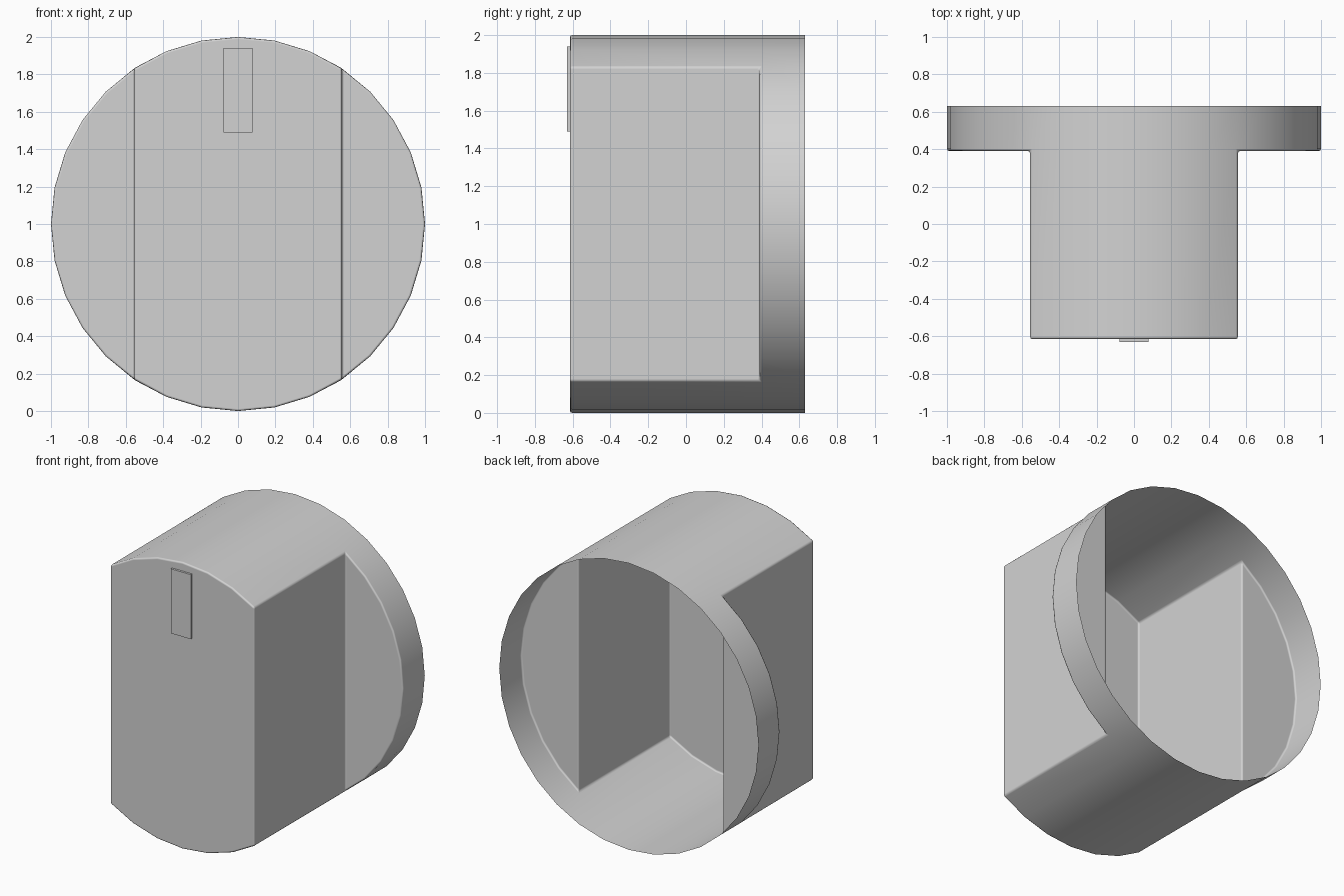
import bpy
import bmesh
from math import sin, cos, pi

if "Cube" in bpy.data.objects:
    bpy.data.objects.remove(bpy.data.objects["Cube"], do_unlink=True)

SIDES = 32
FRONT, STEP, BACK = -0.615, 0.39, 0.63
CORNER = 3  # rim corner where the grip walls meet the round skirt

grey = bpy.data.materials.new("light_grey")
grey.use_nodes = True
colour = (0.65, 0.65, 0.65, 1)
grey.diffuse_color = colour
grey.node_tree.nodes["Principled BSDF"].inputs["Base Color"].default_value = colour


def add_object(name, bm, bevel):
    bmesh.ops.recalc_face_normals(bm, faces=bm.faces)
    mesh = bpy.data.meshes.new(name)
    bm.to_mesh(mesh)
    bm.free()
    mesh.materials.append(grey)
    obj = bpy.data.objects.new(name, mesh)
    bpy.context.collection.objects.link(obj)
    if bevel:
        mesh.shade_smooth()
        mod = obj.modifiers.new("soft_edges", 'BEVEL')
        mod.width = bevel
        mod.segments = 2
        mod.limit_method = 'ANGLE'
        mod.angle_limit = pi / 6
        mod.harden_normals = True
    return obj


# Knob shell: round skirt, raised grip and flat shoulders, open at the back
bm = bmesh.new()


def ring(y):
    angles = [2 * pi * i / SIDES for i in range(SIDES)]
    return [bm.verts.new((sin(a), y, 1 + cos(a))) for a in angles]


front, step, back = ring(FRONT), ring(STEP), ring(BACK)
half = SIDES // 2
top_arc = [i % SIDES for i in range(-CORNER, CORNER + 1)]
bottom_arc = list(range(half - CORNER, half + CORNER + 1))

for i in range(SIDES):
    j = (i + 1) % SIDES
    bm.faces.new((step[i], step[j], back[j], back[i]))

# Curved top and bottom of the grip
for arc in (top_arc, bottom_arc):
    for i, j in zip(arc, arc[1:]):
        bm.faces.new((front[i], front[j], step[j], step[i]))

# Grip face, then the side walls and shoulders
bm.faces.new([front[i] for i in top_arc + bottom_arc])
for a, b in ((CORNER, half - CORNER), (half + CORNER, SIDES - CORNER)):
    bm.faces.new((front[a], front[b], step[b], step[a]))
    bm.faces.new(step[a:b + 1])

bmesh.ops.delete(bm, geom=[v for v in bm.verts if not v.link_faces], context='VERTS')
add_object("knob_shell", bm, 0.012)

# Raised pointer mark on the grip face
bm = bmesh.new()
bmesh.ops.create_cube(bm, size=1)
bmesh.ops.scale(bm, vec=(0.155, 0.018, 0.45), verts=bm.verts)
bmesh.ops.translate(bm, vec=(0, -0.621, 1.715), verts=bm.verts)
add_object("pointer_mark", bm, 0)
